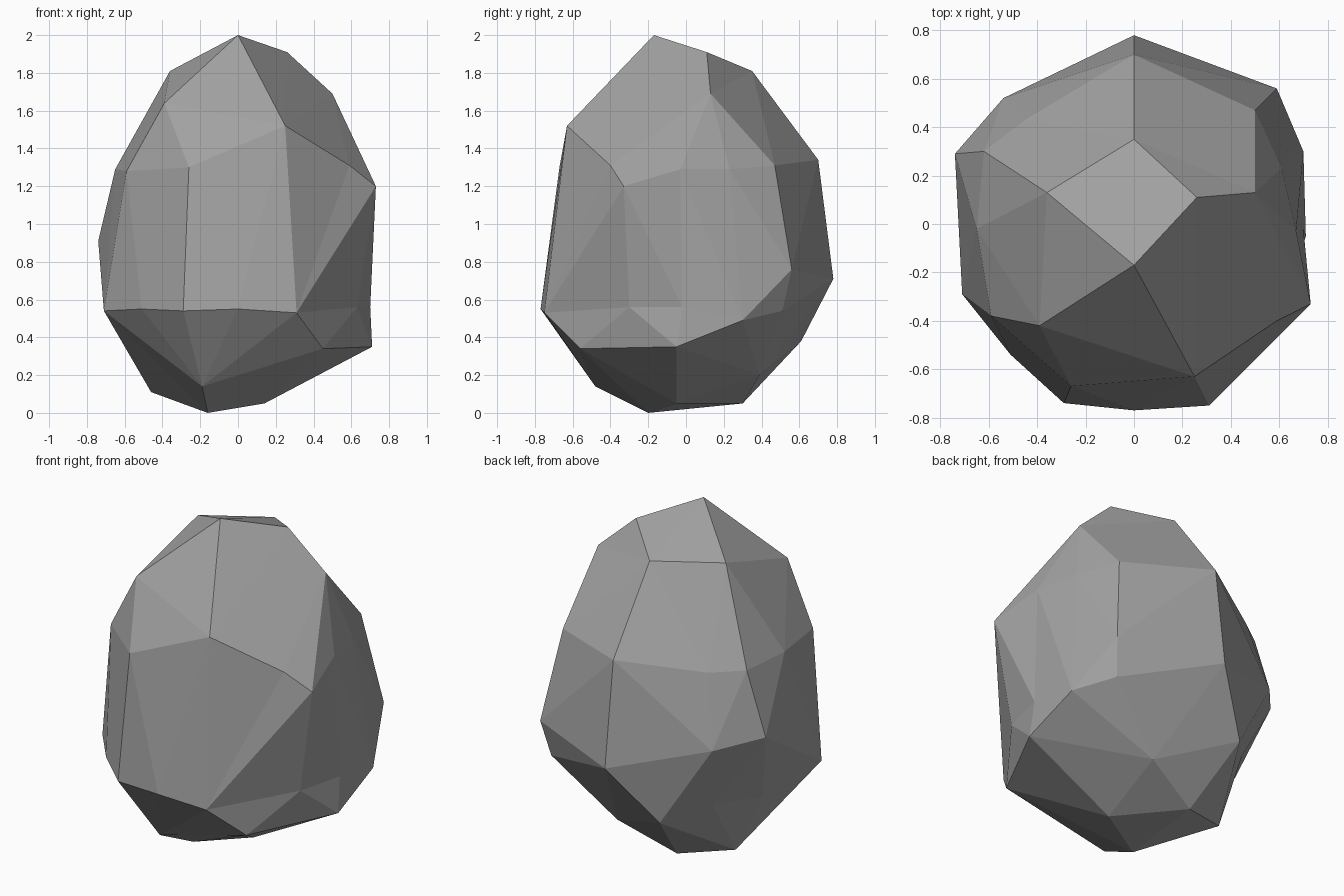
import bpy
import bmesh
from mathutils import Vector

# Remove the default cube only
default_cube = bpy.data.objects.get("Cube")
if default_cube:
    bpy.data.objects.remove(default_cube, do_unlink=True)

CENTRE = Vector((0, 0, 0.95))
ROUNDING = 0.4   # how far corners are pulled to a ball while choosing facets

# Corners of the stone in hundredths of a unit, in bands from crown to foot
crown = [(0, -17, 200), (26, 11, 191), (50, 13, 169), (0, 35, 181),
         (-36, 13, 181), (-39, -42, 164), (25, -63, 152)]
shoulder = [(-26, -67, 130), (59, -40, 131), (73, -33, 120), (67, -3, 129),
            (61, 23, 129), (50, 47, 131), (0, 70, 134), (-45, 43, 128),
            (-62, 30, 129), (-65, -2, 129), (-59, -38, 128)]
waist = [(59, 56, 76), (0, 78, 71), (-54, 52, 86), (-74, 29, 91),
         (-71, -29, 54), (-51, -54, 55), (-29, -74, 54), (0, -77, 55),
         (31, -75, 53)]
chipped_ledges = [(63, -30, 56), (70, -2, 56), (55, 51, 54), (70, 30, 49),
                  (71, -5, 35), (-60, -10, 52), (-60, 12, 45)]
foot = [(45, -56, 34), (-45, 39, 46), (-25, 61, 38), (19, 39, 20),
        (-46, 18, 11), (-19, -48, 14), (14, -5, 5), (-15, 30, 5),
        (-16, -20, 0)]


def rounded(point):
    """Pull a corner towards a unit ball so shallow dents keep their facets."""
    offset = point - CENTRE
    return offset.normalized() * offset.length ** ROUNDING


def make_material(name, colour):
    material = bpy.data.materials.new(name)
    material.use_nodes = True
    material.diffuse_color = colour
    for node in material.node_tree.nodes:
        if node.type == 'BSDF_PRINCIPLED':
            node.inputs["Base Color"].default_value = colour
            node.inputs["Roughness"].default_value = 0.9
    return material


def build_stone(name, bands, material):
    bm = bmesh.new()
    true_place = {}
    for band in bands:
        for corner in band:
            point = Vector(corner) / 100
            true_place[bm.verts.new(rounded(point))] = point

    # Wrap facets round the corners, then move each corner to its real place
    bmesh.ops.convex_hull(bm, input=list(bm.verts))
    for vert, point in true_place.items():
        if vert.is_valid:
            vert.co = point
    loose = [vert for vert in bm.verts if not vert.link_faces]
    bmesh.ops.delete(bm, geom=loose, context='VERTS')
    bmesh.ops.recalc_face_normals(bm, faces=list(bm.faces))

    mesh = bpy.data.meshes.new(name)
    bm.to_mesh(mesh)
    bm.free()
    mesh.materials.append(material)
    stone = bpy.data.objects.new(name, mesh)
    bpy.context.collection.objects.link(stone)
    return stone


# Faceted boulder, flat shaded
grey = make_material("stone grey", (0.36, 0.36, 0.36, 1))
build_stone("boulder", [crown, shoulder, waist, chipped_ledges, foot], grey)
